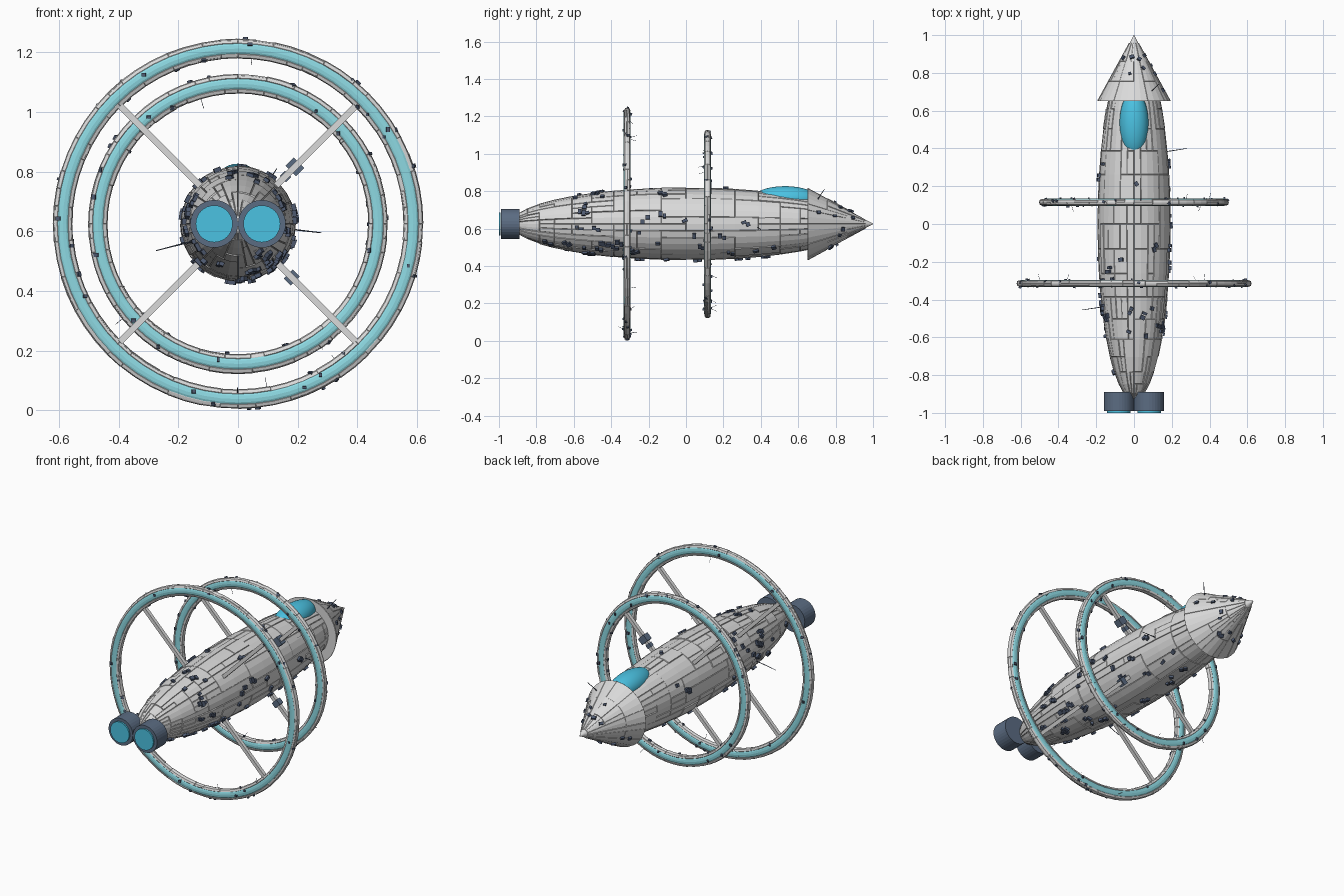
import bpy, bmesh, math, random
from mathutils import Vector, Matrix

random.seed(7)
if "Cube" in bpy.data.objects:
    bpy.data.objects.remove(bpy.data.objects["Cube"])

MID = 0.625           # height of the ship's axis
HULL_R, HULL_L = 0.19, 0.93
CONE_Y, CONE_R = 0.65, 0.192
TAU = 2 * math.pi


def material(name, r, g, b):
    m = bpy.data.materials.new(name)
    m.use_nodes = True
    m.diffuse_color = (r, g, b, 1)
    bsdf = next(n for n in m.node_tree.nodes if n.type == 'BSDF_PRINCIPLED')
    bsdf.inputs["Base Color"].default_value = (r, g, b, 1)
    return m


GREY = material("plate grey", 0.70, 0.70, 0.70)
GLOW = material("ring cyan", 0.27, 0.70, 0.77)
GLASS = material("glass cyan", 0.07, 0.54, 0.76)
STEEL = material("engine blue grey", 0.105, 0.15, 0.225)
FITTING = material("fitting dark blue", 0.075, 0.10, 0.16)


def finish(bm, name, mats, smooth=False):
    mesh = bpy.data.meshes.new(name)
    for f in bm.faces:
        f.smooth = smooth
    bm.to_mesh(mesh)
    bm.free()
    for m in mats:
        mesh.materials.append(m)
    obj = bpy.data.objects.new(name, mesh)
    bpy.context.collection.objects.link(obj)


def axis_point(y, r, t):
    return Vector((r * math.sin(t), y, MID + r * math.cos(t)))


def lathe(profile, segs, closed=False):
    """Spin (y, radius) points round the ship's axis; return mesh and rows of faces."""
    bm = bmesh.new()
    rings = [[bm.verts.new(axis_point(y, r, TAU * i / segs)) for i in range(segs)]
             for y, r in profile]
    pairs = list(zip(rings, rings[1:] + rings[:1]))
    if not closed:
        pairs.pop()
        bm.faces.new(rings[0])
        bm.faces.new(rings[-1])
    rows = [[bm.faces.new((a[i], a[(i + 1) % segs], b[(i + 1) % segs], b[i]))
             for i in range(segs)] for a, b in pairs]
    bmesh.ops.recalc_face_normals(bm, faces=bm.faces[:])
    return bm, rows


def add_plates(bm, rows, heights, widths, gap, rise):
    """Cover the rows with random raised plates."""
    done = set()
    for j, row in enumerate(rows):
        for i in range(len(row)):
            if (j, i) in done:
                continue
            h, w = random.choice(heights), random.choice(widths)
            cells = [(a, b) for a in range(j, min(j + h, len(rows)))
                     for b in range(i, min(i + w, len(row))) if (a, b) not in done]
            done.update(cells)
            bmesh.ops.inset_region(
                bm, faces=[rows[a][b] for a, b in cells], thickness=gap,
                depth=random.uniform(0.2, 1) * rise, use_even_offset=True,
                use_boundary=True)


def rod(bm, a, b, r1, r2, sides):
    a, b = Vector(a), Vector(b)
    turn = (b - a).to_track_quat('Z', 'Y').to_matrix().to_4x4()
    bmesh.ops.create_cone(bm, cap_ends=True, segments=sides, radius1=r1, radius2=r2,
                          depth=(b - a).length,
                          matrix=Matrix.Translation((a + b) / 2) @ turn)


def block(bm, pos, normal, size, spin=0):
    turn = normal.to_track_quat('Z', 'Y').to_matrix().to_4x4()
    bmesh.ops.create_cube(bm, size=1, matrix=Matrix.Translation(pos) @ turn
                          @ Matrix.Rotation(spin, 4, 'Z') @ Matrix.Diagonal((*size, 1)))


def hull_radius(y):
    return HULL_R * math.sqrt(max(0, 1 - (y / HULL_L) ** 2))


# Hull: plated spindle
steps = 22
bm, rows = lathe([(-HULL_L * math.cos(math.pi * k / steps),
                   max(0.003, HULL_R * math.sin(math.pi * k / steps)))
                  for k in range(steps + 1)], 32)
add_plates(bm, rows[1:-1], (1, 1, 2, 3), (1, 1, 2, 3), 0.0017, 0.006)
finish(bm, "hull", [GREY])

# Nose cone with long plates
bm, rows = lathe([(CONE_Y + (1 - CONE_Y) * k, max(0.002, CONE_R * (1 - k)))
                  for k in (0, 0.3, 0.6, 0.88, 1)], 32)
add_plates(bm, rows[:3], (1, 2, 3), (1, 2, 3), 0.001, 0.004)
finish(bm, "nose_cone", [GREY])

# Cockpit canopy
bm = bmesh.new()
bmesh.ops.create_uvsphere(bm, u_segments=32, v_segments=16, radius=1,
                          matrix=Matrix.Translation((0, 0.53, 0.758))
                          @ Matrix.Diagonal((0.077, 0.175, 0.069, 1)))
finish(bm, "canopy", [GLASS], smooth=True)

# Twin engines with glowing exhausts
for side, x in (("left", 0.08), ("right", -0.08)):
    bm = bmesh.new()
    rod(bm, (x, -0.99, MID), (x, -0.89, MID), 0.08, 0.08, 32)
    finish(bm, side + "_engine", [STEEL])
    bm = bmesh.new()
    rod(bm, (x, -1, MID), (x, -0.991, MID), 0.062, 0.062, 32)
    finish(bm, side + "_exhaust", [GLASS])

# Rings: cyan bands bulge from both faces between grey plated inner and outer rims
RINGS = (("rear", -0.315, 0.588), ("front", 0.115, 0.47))
RADIAL, AXIAL = 0.031, 0.0195
quarter = [(0, RADIAL), (0.011, 0.028), (0.015, 0.017), (0.018, 0.011), (AXIAL, 0)]
half = quarter + [(y, -r) for y, r in quarter[-2::-1]]
section = half + [(-y, r) for y, r in half[-2:0:-1]]
for name, y, major in RINGS:
    bm, rows = lathe([(y + dy, major + dr) for dy, dr in section], 64, closed=True)
    for k in (2, 3, 4, 5, 10, 11, 12, 13):
        for f in rows[k]:
            f.material_index = 1
    add_plates(bm, rows[14:] + rows[:2], (1, 2, 4), (1, 2, 3), 0.0013, 0.003)
    add_plates(bm, rows[6:10], (1, 2, 4), (1, 2, 3), 0.0013, 0.003)
    finish(bm, name + "_ring", [GREY, GLOW])

    # Four diagonal square spokes per ring
    bm = bmesh.new()
    inner, outer = 0.15, major - 0.02
    for k in range(4):
        t = math.pi / 4 + k * math.pi / 2
        block(bm, axis_point(y, (inner + outer) / 2, t),
              Vector((math.sin(t), 0, math.cos(t))), (0.021, 0.021, outer - inner))
    finish(bm, name + "_spokes", [GREY])

    # Small fittings and whiskers round the ring
    bm = bmesh.new()
    for k in range(54):
        t, s = random.uniform(0, TAU), random.uniform(0, TAU)
        pos = axis_point(y + AXIAL * math.sin(s), major + RADIAL * math.cos(s), t)
        out = axis_point(math.sin(s) / AXIAL, math.cos(s) / RADIAL, t) - Vector((0, 0, MID))
        out.normalize()
        if k % 6 == 0:
            rod(bm, pos, pos + out * 0.035, 0.0009, 0.0009, 4)
        else:
            block(bm, pos, out, [random.uniform(0.008, 0.017) for _ in range(3)],
                  random.choice((0, math.pi / 2)))
    finish(bm, name + "_ring_fittings", [FITTING])

# Equipment blocks on the front ring's spokes
bm = bmesh.new()
for t, dist, size in ((math.pi / 4, 0.27, 0.05), (math.pi / 4, 0.225, 0.03),
                      (3 * math.pi / 4, 0.255, 0.042)):
    block(bm, axis_point(0.115, dist, t), Vector((math.sin(t), 0, math.cos(t))),
          (size * 0.8, size, size * 0.8))
finish(bm, "spoke_blocks", [STEEL])

# Scattered fittings on the hull, in ones and twos, denser toward the tail
bm = bmesh.new()
for k in range(75):
    y, t = random.triangular(-0.86, 0.6, -0.55), random.uniform(0, TAU)
    if y > 0.35 and math.cos(t) > 0.8:
        continue
    slope = (hull_radius(y + 0.01) - hull_radius(y - 0.01)) / 0.02
    out = Vector((math.sin(t), -slope, math.cos(t))).normalized()
    spin = random.choice((0, 0.4, math.pi / 2))
    for n in range(random.choice((1, 1, 2))):
        yy = y + n * 0.022
        block(bm, axis_point(yy, hull_radius(yy) + 0.005, t + n * 0.06), out,
              (random.uniform(0.016, 0.03), random.uniform(0.014, 0.024), 0.02), spin)
finish(bm, "hull_fittings", [FITTING])

# Fittings on the nose cone
bm = bmesh.new()
for k in range(16):
    part, t = random.uniform(0.15, 0.75), random.uniform(0, TAU)
    block(bm, axis_point(CONE_Y + (1 - CONE_Y) * part, CONE_R * (1 - part) + 0.004, t),
          Vector((math.sin(t), 0.54, math.cos(t))).normalized(),
          (random.uniform(0.014, 0.026), random.uniform(0.012, 0.022), 0.016))
finish(bm, "nose_fittings", [FITTING])

# Antennas
bm = bmesh.new()
for a, b in (((-0.14, -0.435, 0.57), (-0.275, -0.455, 0.535)),
             ((0.15, 0.38, 0.61), (0.28, 0.4, 0.595)),
             ((0.09, 0.7, 0.75), (0.13, 0.74, 0.81))):
    rod(bm, a, b, 0.003, 0.0015, 6)
finish(bm, "antennas", [FITTING])
